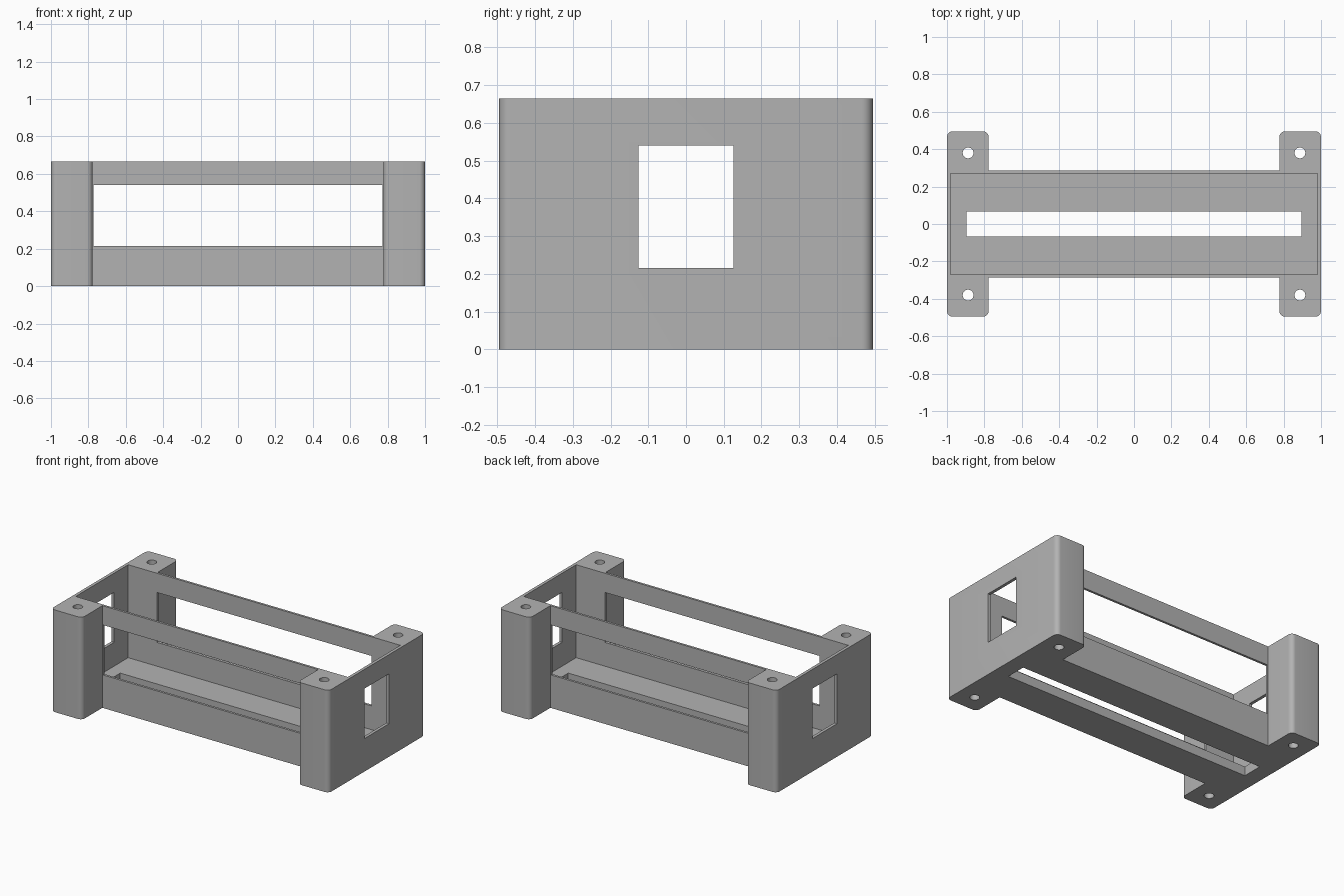
import bpy, bmesh, math

if "Cube" in bpy.data.objects:
    bpy.data.objects.remove(bpy.data.objects["Cube"])

HEIGHT, FLOOR = 0.665, 0.06
END_X, END_Y = 1.0, 0.495        # outer half size
LEG_X, WALL_Y = 0.777, 0.285     # inner side of legs, outer face of long walls
ROUND = 0.03

grey = bpy.data.materials.new("plain grey")
grey.use_nodes = True
colour = (0.45, 0.45, 0.45, 1)
grey.diffuse_color = colour
grey.node_tree.nodes["Principled BSDF"].inputs["Base Color"].default_value = colour


def prism(name, outline, z0, z1):
    """Extrude a plan outline from z0 to z1."""
    bm = bmesh.new()
    base = bm.faces.new([bm.verts.new((x, y, z0)) for x, y in outline])
    up = bmesh.ops.extrude_face_region(bm, geom=[base])["geom"]
    bmesh.ops.translate(bm, vec=(0, 0, z1 - z0),
                        verts=[v for v in up if isinstance(v, bmesh.types.BMVert)])
    bmesh.ops.recalc_face_normals(bm, faces=bm.faces)
    mesh = bpy.data.meshes.new(name)
    bm.to_mesh(mesh)
    bm.free()
    obj = bpy.data.objects.new(name, mesh)
    bpy.context.collection.objects.link(obj)
    return obj


def box(name, hx, hy, z0, z1):
    return prism(name, [(-hx, -hy), (hx, -hy), (hx, hy), (-hx, hy)], z0, z1)


def arc(cx, cy, r, start, end, steps):
    angles = [math.radians(start + (end - start) * i / steps) for i in range(steps + 1)]
    return [(cx + r * math.cos(a), cy + r * math.sin(a)) for a in angles]


# Tray plan: one quarter with a round-cornered leg, mirrored to all four
quarter = (arc(END_X - ROUND, END_Y - ROUND, ROUND, 0, 90, 8)
           + arc(LEG_X + ROUND, END_Y - ROUND, ROUND, 90, 180, 8)
           + [(LEG_X, WALL_Y)])
right_back = [(-x, y) for x, y in reversed(quarter)]
half = quarter + right_back
outline = half + [(x, -y) for x, y in reversed(half)]
frame = prism("mounting_frame", outline, 0, HEIGHT)
frame.data.materials.append(grey)

# Cavity, floor slot, long side windows and end windows
cutters = [
    box("cavity_cutter", 0.98, 0.27, FLOOR, 1),
    box("slot_cutter", 0.895, 0.067, -1, 0.1),
    box("long_window_cutter", 0.772, 1, 0.215, 0.54),
    box("end_window_cutter", 2, 0.126, 0.215, 0.54),
]
# Screw holes through the legs
for sx in (-1, 1):
    for sy in (-1, 1):
        hole = arc(sx * 0.887, sy * 0.38, 0.029, 0, 360, 32)[:-1]
        cutters.append(prism("screw_hole_cutter", hole, -1, 1))

bpy.ops.object.select_all(action='DESELECT')
bpy.context.view_layer.objects.active = frame
frame.select_set(True)
for cutter in cutters:
    cutter.hide_render = True
    mod = frame.modifiers.new("cut", 'BOOLEAN')
    mod.operation, mod.solver, mod.object = 'DIFFERENCE', 'EXACT', cutter
    bpy.ops.object.modifier_apply(modifier=mod.name)
    bpy.data.objects.remove(cutter)

bpy.ops.object.shade_smooth_by_angle(angle=math.radians(30))
